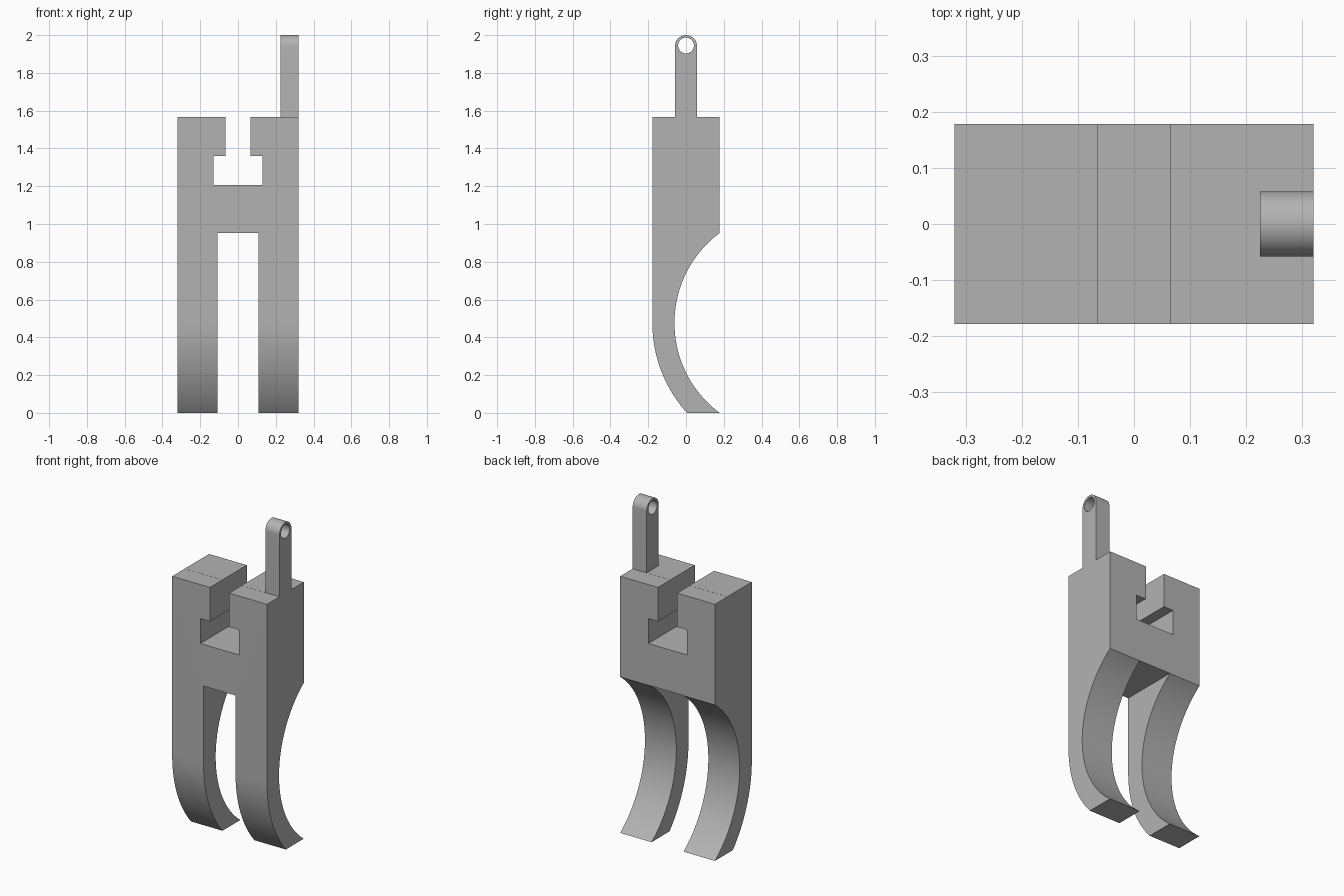
import bpy, bmesh
from math import sin, cos, pi, asin

cube = bpy.data.objects.get("Cube")
if cube:
    bpy.data.objects.remove(cube, do_unlink=True)

# Plain grey material
grey = bpy.data.materials.new("plain grey")
grey.use_nodes = True
grey.diffuse_color = (0.45, 0.45, 0.45, 1)
grey.node_tree.nodes["Principled BSDF"].inputs["Base Color"].default_value = grey.diffuse_color


def prism(name, points, axis, start, end):
    """Extrude a (horizontal, z) outline along x or y."""
    place = (lambda h, z: (start, h, z)) if axis == "x" else (lambda h, z: (h, start, z))
    bm = bmesh.new()
    face = bm.faces.new([bm.verts.new(place(h, z)) for h, z in points])
    new = bmesh.ops.extrude_face_region(bm, geom=[face])["geom"]
    step = (end - start, 0, 0) if axis == "x" else (0, end - start, 0)
    bmesh.ops.translate(bm, vec=step, verts=[v for v in new if isinstance(v, bmesh.types.BMVert)])
    bmesh.ops.recalc_face_normals(bm, faces=bm.faces)
    mesh = bpy.data.meshes.new(name)
    bm.to_mesh(mesh)
    bm.free()
    mesh.materials.append(grey)
    obj = bpy.data.objects.new(name, mesh)
    bpy.context.collection.objects.link(obj)
    return obj


def arc(cy, cz, r, a0, a1, n):
    return [(cy + r * cos(a0 + (a1 - a0) * i / n), cz + r * sin(a0 + (a1 - a0) * i / n))
            for i in range(n + 1)]


def cut(obj, tool, operation):
    mod = obj.modifiers.new(operation, "BOOLEAN")
    mod.operation, mod.solver, mod.object = operation, "EXACT", tool
    tool.hide_render = True
    bpy.context.view_layer.objects.active = obj
    bpy.ops.object.modifier_apply(modifier=mod.name)
    bpy.data.objects.remove(tool, do_unlink=True)


# Main dimensions
W, D, TOP = 0.32, 0.178, 1.567
LEG_TOP, EYE_R = 0.952, 0.058
EYE_Z = 2 - EYE_R
MID = LEG_TOP / 2                       # height of the leg arc centre
CY, R_IN, R_OUT = 0.533, 0.594, 0.711   # concentric leg curves
a_in, a_out = asin(MID / R_IN), asin(MID / R_OUT)

# Side outline: curved legs, block, and rounded post
side = arc(CY, MID, R_IN, pi + a_in, pi - a_in, 48)
side[0], side[-1] = (D, 0), (D, LEG_TOP)
side += [(D, TOP), (EYE_R, TOP)]
side += arc(0, EYE_Z, EYE_R, 0, pi, 32)
side += [(-EYE_R, TOP), (-D, TOP)]
side += arc(CY, MID, R_OUT, pi, pi + a_out, 32)
body = prism("forked_holder", side, "x", -W, W)

# Front outline: leg gap, T-shaped slot, and post on the left side
front = [(-0.5, -0.1), (-0.108, -0.1), (-0.108, 0.953), (0.108, 0.953), (0.108, -0.1),
         (0.5, -0.1), (0.5, 2.1), (0.225, 2.1), (0.225, TOP + 0.0005), (0.065, TOP + 0.0005),
         (0.065, 1.36), (0.13, 1.36), (0.13, 1.207), (-0.13, 1.207), (-0.13, 1.36),
         (-0.065, 1.36), (-0.065, TOP + 0.0005), (-0.5, TOP + 0.0005)]
cut(body, prism("front_shape", front, "y", -0.5, 0.5), "INTERSECT")

# Round hole through the post
hole = arc(0, EYE_Z + 0.003, 0.042, 0, 2 * pi, 48)[:-1]
cut(body, prism("eye_hole", hole, "x", 0.1, 0.5), "DIFFERENCE")

# Smooth curves, sharp corners
bpy.ops.object.select_all(action="DESELECT")
body.select_set(True)
bpy.context.view_layer.objects.active = body
bpy.ops.object.shade_smooth_by_angle(angle=pi / 6)
